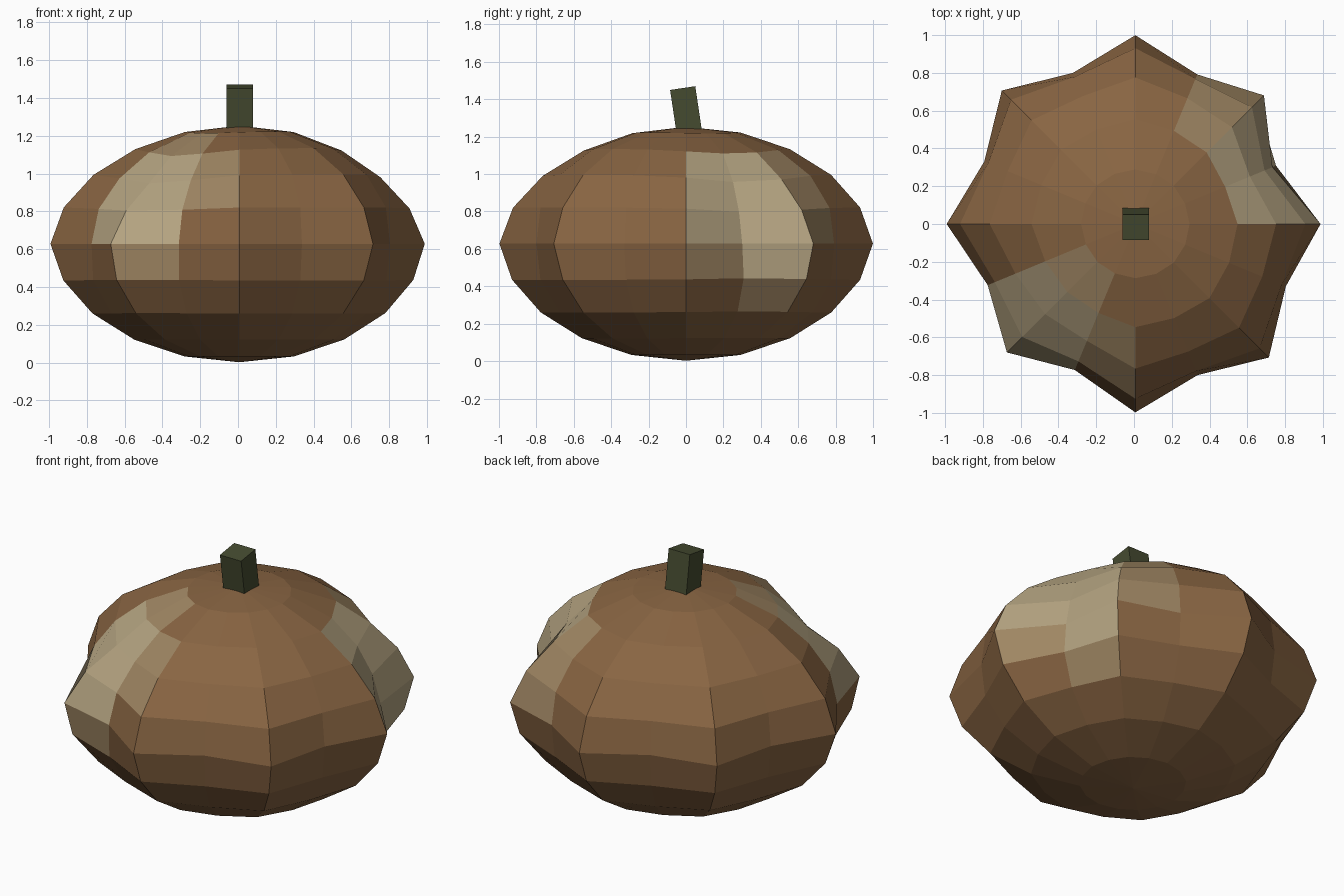
import bpy, bmesh, math
from mathutils import Vector, Matrix

if "Cube" in bpy.data.objects:
    bpy.data.objects.remove(bpy.data.objects["Cube"])

MID, HALF, AXIS_X = 0.628, 0.626, 0.007


def material(name, rgb):
    m = bpy.data.materials.new(name)
    m.diffuse_color = (*rgb, 1)
    m.use_nodes = True
    m.node_tree.nodes["Principled BSDF"].inputs["Base Color"].default_value = m.diffuse_color
    return m


def add_object(name, bm, mats):
    mesh = bpy.data.meshes.new(name)
    bm.to_mesh(mesh)
    bm.free()
    for m in mats:
        mesh.materials.append(m)
    ob = bpy.data.objects.new(name, mesh)
    bpy.context.collection.objects.link(ob)
    return ob


def spot(azimuth, radius, z):
    a = math.radians(azimuth)
    return Vector((radius * math.cos(a), radius * math.sin(a), z - MID))


brown = material("brown_skin", (0.25, 0.13, 0.055))
mid_tone = material("blended_skin", (0.35, 0.24, 0.125))
pale = material("pale_patch", (0.46, 0.37, 0.22))
green = material("stem_green", (0.06, 0.07, 0.03))

# Soft sunken patches: centre, depth
dents = [(spot(27, 0.79, 0.82), 0.11), (spot(228, 0.80, 0.97), 0.115)]

# Squashed, eight-ribbed body; ribs fade towards the poles
bm = bmesh.new()
bmesh.ops.create_uvsphere(bm, u_segments=16, v_segments=10, radius=1)
for v in bm.verts:
    phi = math.atan2(v.co.y, v.co.x)
    r = 0.9325 * (1 + 0.072 * math.cos(8 * phi) * (1 - abs(v.co.z)))
    p = Vector((v.co.x * r, v.co.y * r, v.co.z * HALF))
    push = sum(depth * math.exp(-((p - c).length / 0.38) ** 2) for c, depth in dents)
    v.co = p - p.normalized() * push

# Discoloured skin over each dent
for f in bm.faces:
    d = min((f.calc_center_median() - c).length for c, _ in dents)
    f.material_index = 2 if d < 0.36 else 1 if d < 0.48 else 0
bmesh.ops.translate(bm, verts=bm.verts, vec=(AXIS_X, 0, MID))
add_object("pumpkin_body", bm, [brown, mid_tone, pale])

# Leaning square stem
bm = bmesh.new()
bmesh.ops.create_cube(bm, size=1, matrix=Matrix.Diagonal((0.14, 0.136, 0.24, 1)))
stem = add_object("stem", bm, [green])
stem.location = (AXIS_X + 0.003, 0, 1.341)
stem.rotation_euler.x = math.radians(8.5)
